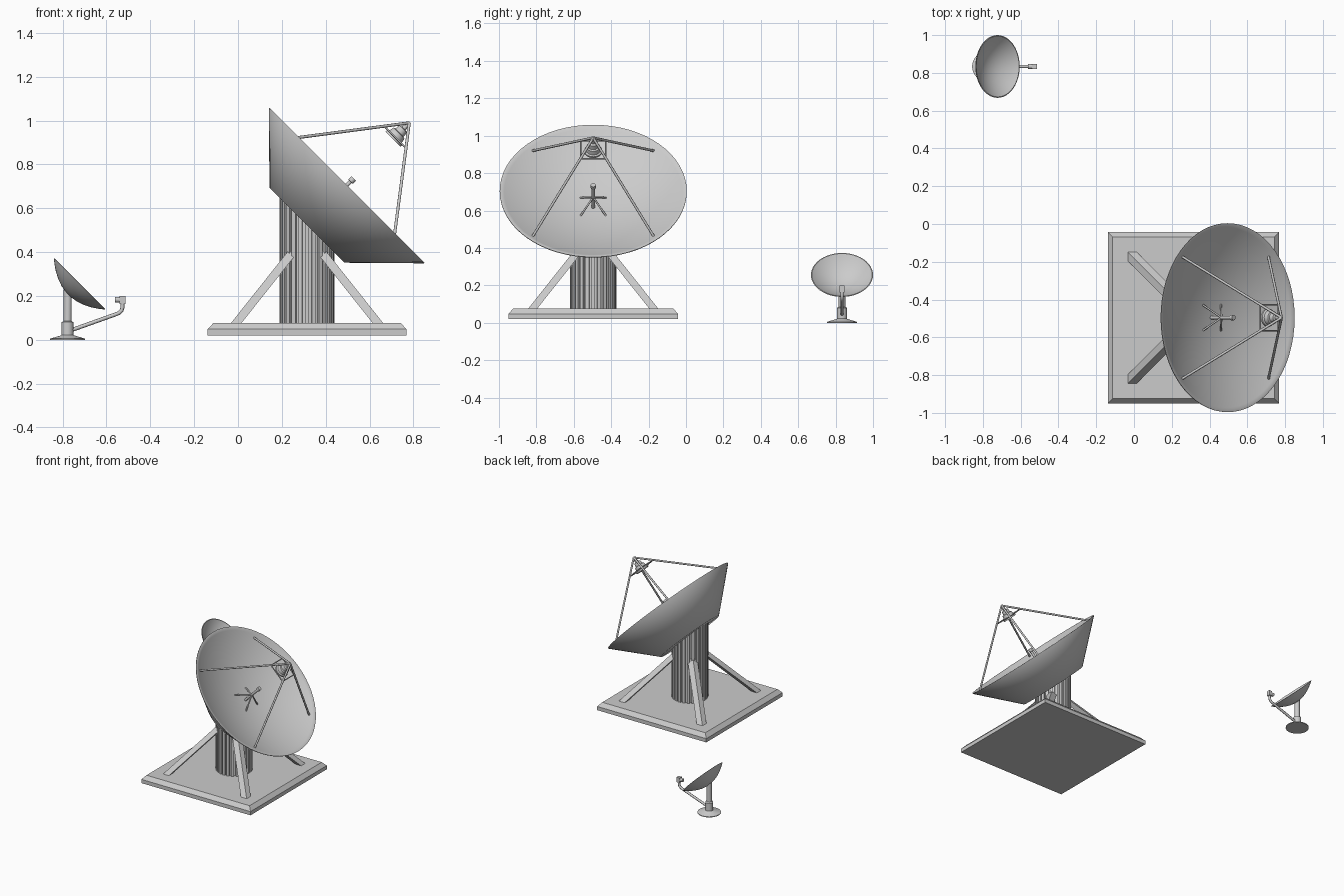
import bpy, bmesh, math
from mathutils import Matrix, Vector

if "Cube" in bpy.data.objects:
    bpy.data.objects.remove(bpy.data.objects["Cube"])


def finish(bm, name, angle=None, matrix=None):
    bmesh.ops.recalc_face_normals(bm, faces=bm.faces)
    me = bpy.data.meshes.new(name)
    bm.to_mesh(me)
    bm.free()
    ob = bpy.data.objects.new(name, me)
    bpy.context.collection.objects.link(ob)
    if matrix:
        me.transform(matrix)
    if angle:
        bpy.ops.object.select_all(action='DESELECT')
        ob.select_set(True)
        bpy.context.view_layer.objects.active = ob
        bpy.ops.object.shade_smooth_by_angle(angle=math.radians(angle))
    return ob


def loft(name, rings, angle=None, matrix=None):
    """Skin a stack of equal-length rings and cap both ends."""
    bm = bmesh.new()
    vs = [[bm.verts.new(p) for p in r] for r in rings]
    n = len(vs[0])
    for a, b in zip(vs, vs[1:]):
        for i in range(n):
            j = (i + 1) % n
            bm.faces.new((a[i], a[j], b[j], b[i]))
    bm.faces.new(vs[0])
    bm.faces.new(vs[-1])
    return finish(bm, name, angle, matrix)


def circle(r, z, n):
    return [(r * math.cos(2 * math.pi * i / n), r * math.sin(2 * math.pi * i / n), z) for i in range(n)]


def square(cx, cy, h, z):
    return [(cx - h, cy - h, z), (cx + h, cy - h, z), (cx + h, cy + h, z), (cx - h, cy + h, z)]


def lathe(name, profile, n, matrix, angle=40):
    return loft(name, [circle(r, z, n) for r, z in profile], angle, matrix)


def rod(name, a, b, r, matrix=Matrix(), n=8):
    a, b = matrix @ Vector(a), matrix @ Vector(b)
    d = b - a
    m = Matrix.Translation(a) @ d.to_track_quat('Z', 'Y').to_matrix().to_4x4()
    return lathe(name, [(r, 0), (r, d.length)], n, m, 50)


def box(name, lo, hi):
    (x0, y0, z0), (x1, y1, z1) = lo, hi
    return loft(name, [[(x0, y0, z), (x1, y0, z), (x1, y1, z), (x0, y1, z)] for z in (z0, z1)])


TILT = Matrix.Rotation(math.radians(45), 4, 'Y')
QUADS = [(1, 1), (-1, 1), (-1, -1), (1, -1)]

# ---------- large antenna ----------
CX, CY = 0.315, -0.496

# chamfered base slab
loft("large_base", [square(CX, CY, h, z) for h, z in ((.453, .02), (.453, .048), (.428, .076))])

# ribbed pedestal, cut on a slant to meet the back of the dish
N = 24
outline = []
for i in range(N):
    for f, r in ((-.32, .112), (-.3, .125), (.3, .125), (.32, .112)):
        a = 2 * math.pi * (i + f) / N
        outline.append((CX + r * math.cos(a), CY + r * math.sin(a)))
loft("ribbed_pedestal", [[(x, y, .07) for x, y in outline],
                         [(x, y, .85 - x) for x, y in outline]])

# four slanted braces
for sx, sy in QUADS:
    loft("pedestal_brace", [square(CX + sx * o, CY + sy * o, .024, z)
                            for o, z in ((.328, .07), (.058, .41))])

# large reflector: conical back, parabolic bowl
D = Matrix.Translation((.497, CY, .705)) @ TILT
prof = [(.06, -.258), (.242, -.258), (.5, -.004), (.5, 0), (.49, 0)]
prof += [(.49 * k, -.125 * (1 - k * k)) for k in (.97, .9, .8, .65, .5, .35, .2, .08)]
lathe("large_dish", prof, 64, D, 50)

# feed support struts, and the square frame joining them
for i, (sx, sy) in enumerate(QUADS):
    rod("feed_strut", (.325 * sx, .325 * sy, -.022), (0, 0, .402), .007, D)
    nx, ny = QUADS[(i + 1) % 4]
    rod("feed_frame_bar", (.068 * sx, .068 * sy, .311), (.068 * nx, .068 * ny, .311), .004, D)

# feed horn
lathe("feed_horn", [(.034, .300), (.048, .296), (.048, .306), (.040, .312), (.036, .335),
                    (.027, .338), (.024, .362), (.012, .366), (.010, .40)], 24, D)

# centre probe standing in the bowl
lathe("centre_probe", [(.009, -.13), (.009, .022), (.014, .024), (.014, .044)], 12, D)
for sx, sy in QUADS:
    rod("probe_leg", (.068 * sx, .068 * sy, -.12), (0, 0, -.048), .005, D)

# ---------- small antenna ----------
SX, SY = -.777, .834
S = Matrix.Translation((SX, SY, 0))

# foot and collar
lathe("small_foot", [(.08, 0), (.08, .005), (.03, .02), (.027, .022), (.027, .08), (.018, .085)], 32, S, 30)

# post cut to fit the bowl
ring = [(SX + x, SY + y) for x, y, z in circle(.018, 0, 20)]
loft("small_post", [[(x, y, .08) for x, y in ring], [(x, y, -.565 - x) for x, y in ring]], 40)

# small reflector
E = Matrix.Translation((-.7225, SY, .2555)) @ TILT
ks = (.1, .3, .5, .7, .85, .95, 1)
prof = [(.166 * k, -.072 * (1 - k * k)) for k in ks]
prof += [(.161 * k, .001 - .066 * (1 - k * k)) for k in reversed(ks)]
lathe("small_dish", prof, 48, E)

# bent feed arm
curve = bpy.data.curves.new("small_feed_arm", 'CURVE')
curve.dimensions = '3D'
curve.bevel_depth = .009
curve.bevel_resolution = 2
curve.use_fill_caps = True
sp = curve.splines.new('POLY')
path = [(-.765, .042), (-.555, .117), (-.541, .123), (-.531, .133), (-.527, .147), (-.527, .17)]
sp.points.add(len(path) - 1)
for p, (x, z) in zip(sp.points, path):
    p.co = (x, SY, z, 1)
bpy.context.collection.objects.link(bpy.data.objects.new("small_feed_arm", curve))

# receiver head
box("receiver_body", (-.54, SY - .013, .163), (-.514, SY + .013, .2))
rod("receiver_horn", (-.538, SY, .183), (-.56, SY, .183), .013, n=16)
